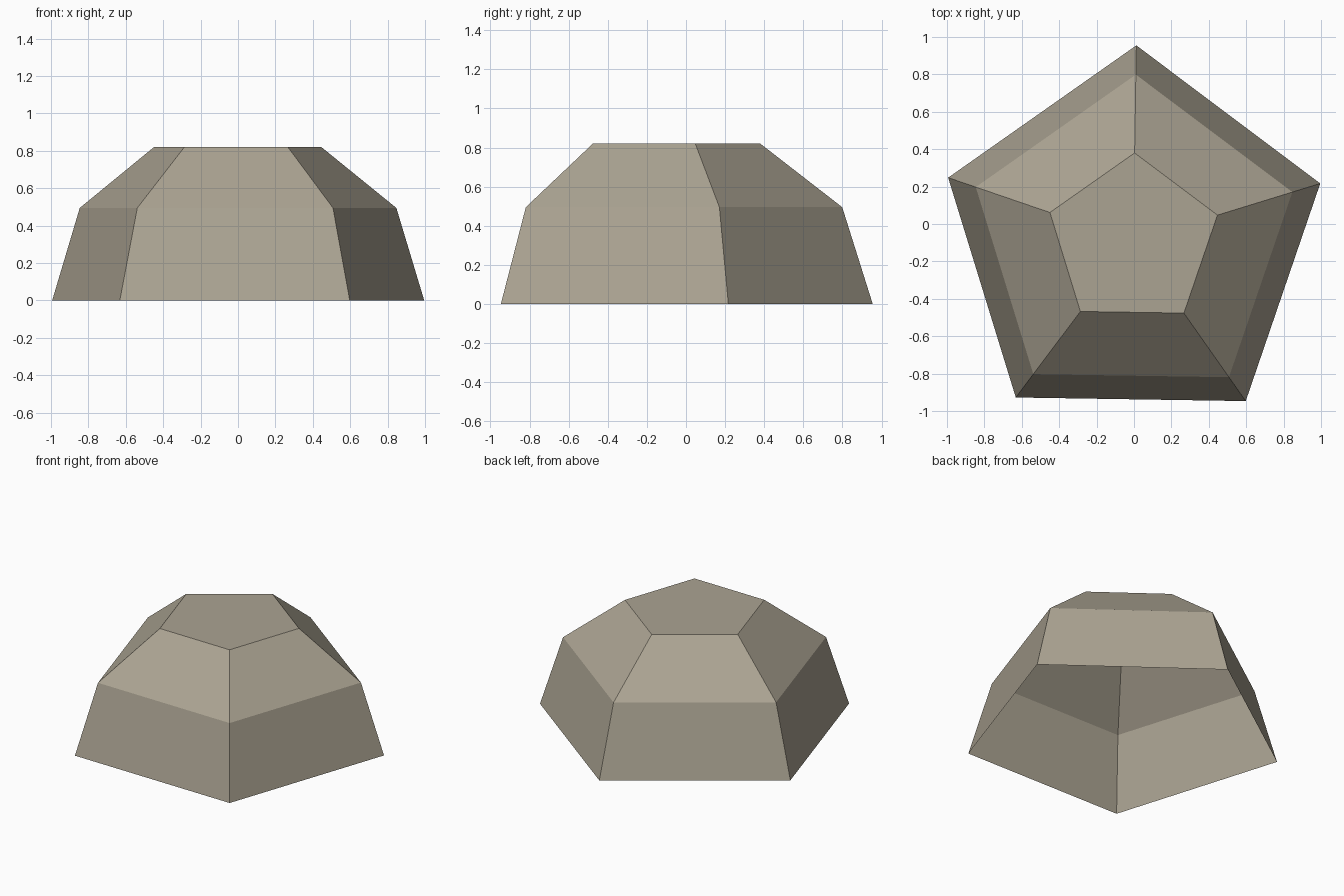
import bpy, bmesh, math

if "Cube" in bpy.data.objects:
    bpy.data.objects.remove(bpy.data.objects["Cube"])

SIDES = 5
CENTRE = (-0.004, -0.091)
TURN = math.radians(89.1)
# (radius, height) of each ring, from the open foot to the flat cap
PROFILE = [(1.046, 0.0), (0.89, 0.495), (0.471, 0.82)]

stone = bpy.data.materials.new("warm grey stone")
stone.diffuse_color = (0.41, 0.37, 0.29, 1)
stone.use_nodes = True
stone.node_tree.nodes["Principled BSDF"].inputs["Base Color"].default_value = stone.diffuse_color


def ring(bm, radius, z):
    angles = [TURN + 2 * math.pi * i / SIDES for i in range(SIDES)]
    return [bm.verts.new((CENTRE[0] + radius * math.cos(a),
                          CENTRE[1] + radius * math.sin(a), z)) for a in angles]


# Five-sided faceted shell, open underneath
bm = bmesh.new()
rings = [ring(bm, r, z) for r, z in PROFILE]
for low, high in zip(rings, rings[1:]):
    for i in range(SIDES):
        j = (i + 1) % SIDES
        bm.faces.new((low[i], low[j], high[j], high[i]))

# Flat cap
bm.faces.new(rings[-1])

mesh = bpy.data.meshes.new("faceted_rock_shell")
bm.to_mesh(mesh)
bm.free()
mesh.materials.append(stone)
shell = bpy.data.objects.new("faceted_rock_shell", mesh)
bpy.context.collection.objects.link(shell)
